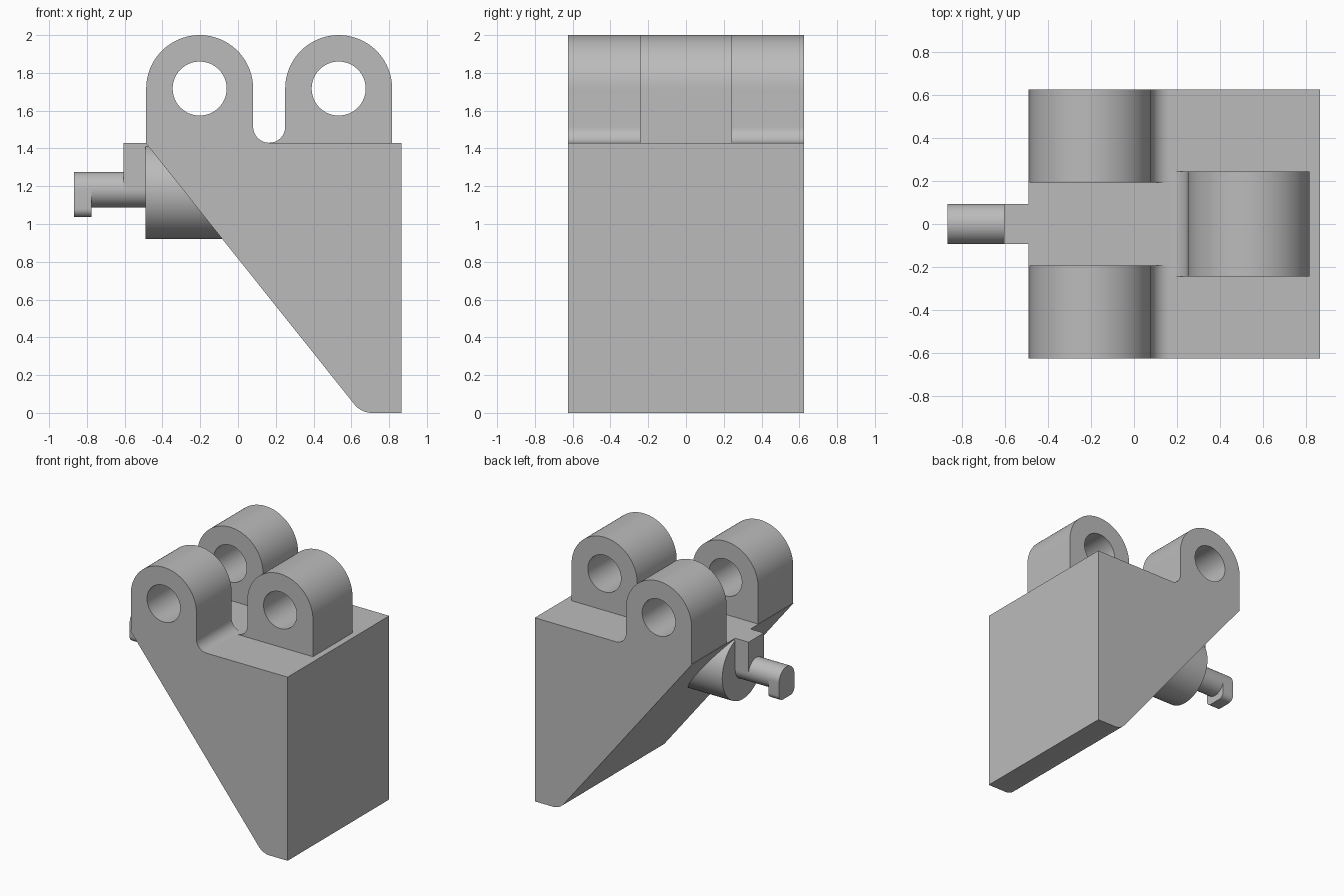
import bpy, bmesh
from math import sin, cos, pi, radians

cube = bpy.data.objects.get("Cube")
if cube:
    bpy.data.objects.remove(cube, do_unlink=True)

grey = bpy.data.materials.new("plain_grey")
grey.use_nodes = True
COLOUR = (0.5, 0.5, 0.5, 1)
grey.diffuse_color = COLOUR
grey.node_tree.nodes["Principled BSDF"].inputs["Base Color"].default_value = COLOUR


def arc(cu, cv, r, start, end, steps=32):
    """Points on an arc, angles in degrees."""
    angles = [radians(start + (end - start) * i / steps) for i in range(steps + 1)]
    return [(cu + r * cos(a), cv + r * sin(a)) for a in angles]


def prism(name, outline, axis, lo, hi):
    """Extrude an outline along x (outline in y, z) or y (outline in x, z)."""
    bm = bmesh.new()
    place = (lambda u, v: (lo, u, v)) if axis == "x" else (lambda u, v: (u, lo, v))
    face = bm.faces.new([bm.verts.new(place(u, v)) for u, v in outline])
    new = bmesh.ops.extrude_face_region(bm, geom=[face])["geom"]
    shift = (hi - lo, 0, 0) if axis == "x" else (0, hi - lo, 0)
    bmesh.ops.translate(bm, verts=[g for g in new if isinstance(g, bmesh.types.BMVert)], vec=shift)
    bmesh.ops.recalc_face_normals(bm, faces=bm.faces)
    mesh = bpy.data.meshes.new(name)
    bm.to_mesh(mesh)
    bm.free()
    mesh.materials.append(grey)
    obj = bpy.data.objects.new(name, mesh)
    bpy.context.collection.objects.link(obj)
    return obj


def select(obj):
    bpy.ops.object.select_all(action="DESELECT")
    obj.select_set(True)
    bpy.context.view_layer.objects.active = obj


def smooth(obj):
    select(obj)
    bpy.ops.object.shade_smooth_by_angle(angle=radians(25))


def drill(obj, cx):
    """Cut the pin hole through a lug."""
    cutter = prism("hole_cutter", arc(cx, PIN_Z, 0.143, 0, 360, 64)[:-1], "y", -1, 1)
    cutter.hide_render = True
    mod = obj.modifiers.new("hole", "BOOLEAN")
    mod.operation, mod.solver, mod.object = "DIFFERENCE", "EXACT", cutter
    select(obj)
    bpy.ops.object.modifier_apply(modifier=mod.name)
    bpy.data.objects.remove(cutter, do_unlink=True)


DECK, PIN_Z, LUG_R, FILLET = 1.43, 1.717, 0.283, 0.085
HALF_WIDTH = 0.625
VALLEY = 0.165

# Wedge body with a rounded toe
toe = arc(0.71, 0.12, 0.12, -90, -141.4, 16)
smooth(prism("wedge_body", [(-0.49, DECK), (0.865, DECK), (0.865, 0)] + toe,
             "y", -HALF_WIDTH, HALF_WIDTH))


def lug(name, side, lo, hi):
    """Round-topped lug with a fillet towards the valley; side is -1 or 1."""
    reach = FILLET + LUG_R
    base = [(-reach - LUG_R, DECK)]
    dome = arc(-reach, PIN_Z, LUG_R, 180, 0, 48)
    foot = arc(0, DECK + FILLET, FILLET, 180, 270, 16)
    outline = [(VALLEY - side * u, v) for u, v in base + dome + foot]
    obj = prism(name, outline, "y", lo, hi)
    drill(obj, VALLEY + side * reach)
    smooth(obj)


lug("front_lug", -1, -HALF_WIDTH, -0.193)
lug("back_lug", -1, 0.193, HALF_WIDTH)
lug("middle_lug", 1, -0.243, 0.243)

# Boss, stem, fin and hooked tip under the deck
AXIS_Z, STEM_R = 1.182, 0.094
smooth(prism("boss", arc(0, 1.175, 0.254, 0, 360, 64)[:-1], "x", -0.49, 0.05))
smooth(prism("stem", arc(0, AXIS_Z, STEM_R, 0, 360, 48)[:-1], "x", -0.8, -0.45))
fin = [(-STEM_R, AXIS_Z), (STEM_R, AXIS_Z), (STEM_R, DECK), (-STEM_R, DECK)]
prism("fin", fin, "x", -0.605, -0.47)
CORNER, BOTTOM = 0.045, 1.036
inner = STEM_R - CORNER
tip = (arc(0, AXIS_Z, STEM_R, 0, 180)
       + arc(-inner, BOTTOM + CORNER, CORNER, 180, 270, 10)
       + arc(inner, BOTTOM + CORNER, CORNER, 270, 360, 10))
smooth(prism("hook_tip", tip, "x", -0.868, -0.775))
